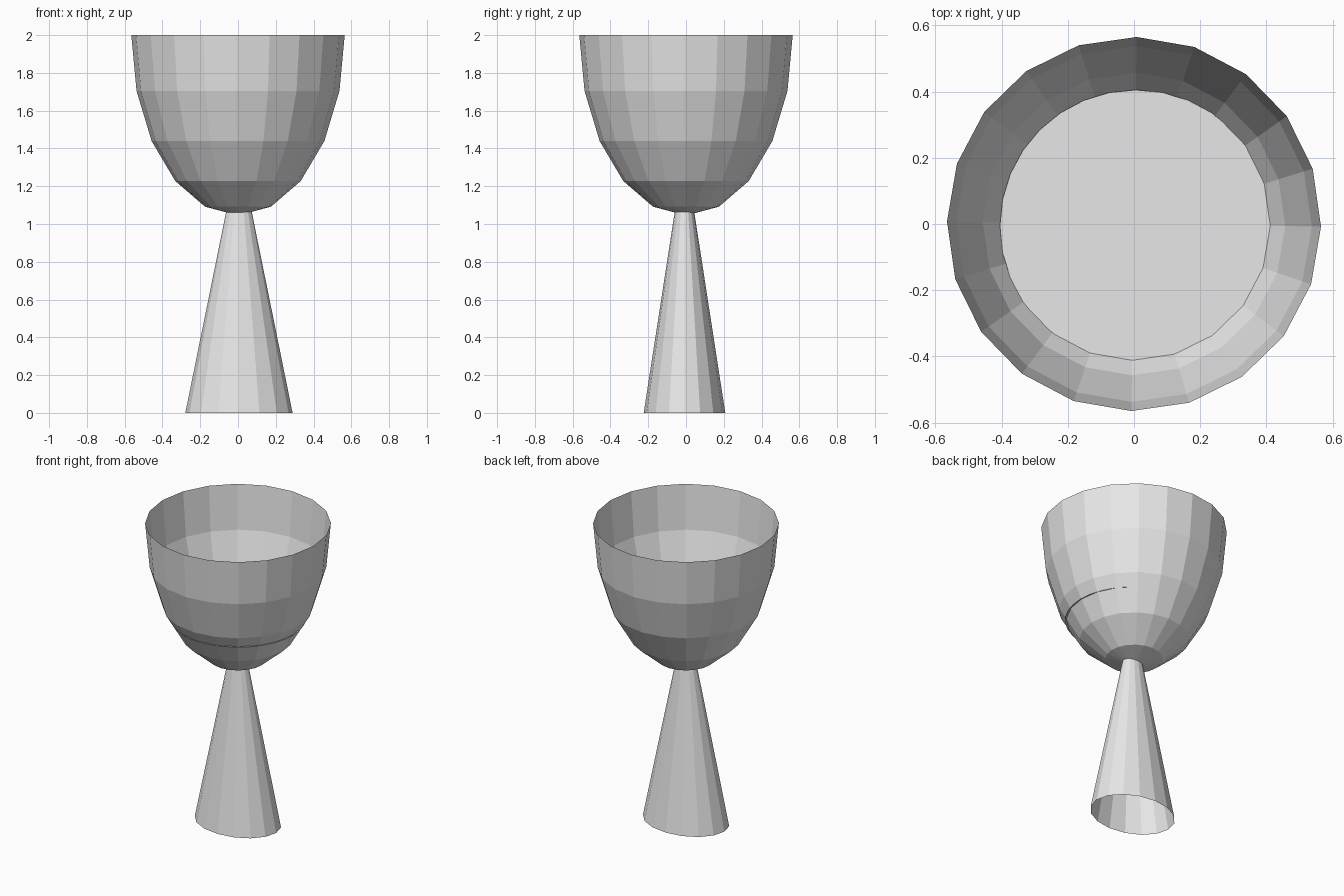
import bpy
import bmesh
from math import radians
from mathutils import Matrix

cube = bpy.data.objects.get("Cube")
if cube:
    bpy.data.objects.remove(cube, do_unlink=True)

grey = bpy.data.materials.new("plain_grey")
grey.use_nodes = True
grey.diffuse_color = (0.8, 0.8, 0.8, 1)
grey.node_tree.nodes["Principled BSDF"].inputs["Base Color"].default_value = (0.8, 0.8, 0.8, 1)


def add_part(name, bm):
    mesh = bpy.data.meshes.new(name)
    bm.to_mesh(mesh)
    bm.free()
    mesh.materials.append(grey)
    obj = bpy.data.objects.new(name, mesh)
    bpy.context.collection.objects.link(obj)
    return obj


RIM_Z, CUP_RADIUS, CUP_DEPTH = 2.0, 0.565, 0.955

# Bowl: lower half of a stretched sphere, open at the rim
bm = bmesh.new()
bmesh.ops.create_uvsphere(bm, u_segments=20, v_segments=10, radius=1)
upper = [v for v in bm.verts if v.co.z > 0.01]
bmesh.ops.delete(bm, geom=upper, context='VERTS')
bm.transform(Matrix.Rotation(radians(-0.8), 4, 'Z'))
cup = add_part("cup_bowl", bm)
cup.scale = (CUP_RADIUS, CUP_RADIUS, CUP_DEPTH)
cup.location.z = RIM_Z

# Drink: flat disc that just touches the bowl wall
bm = bmesh.new()
bmesh.ops.create_circle(bm, cap_ends=True, segments=32, radius=0.411)
drink = add_part("drink_surface", bm)
drink.location = (0.006, -0.006, 1.362)

# Stem: open oval cone whose narrow end runs up inside the bowl
STEM_HEIGHT = 1.35
bm = bmesh.new()
bmesh.ops.create_cone(bm, cap_ends=False, segments=16,
                      radius1=1, radius2=0.035, depth=STEM_HEIGHT)
stem = add_part("cone_stem", bm)
stem.scale = (0.284, 0.216, 1)
stem.location = (0.005, -0.008, STEM_HEIGHT / 2)
